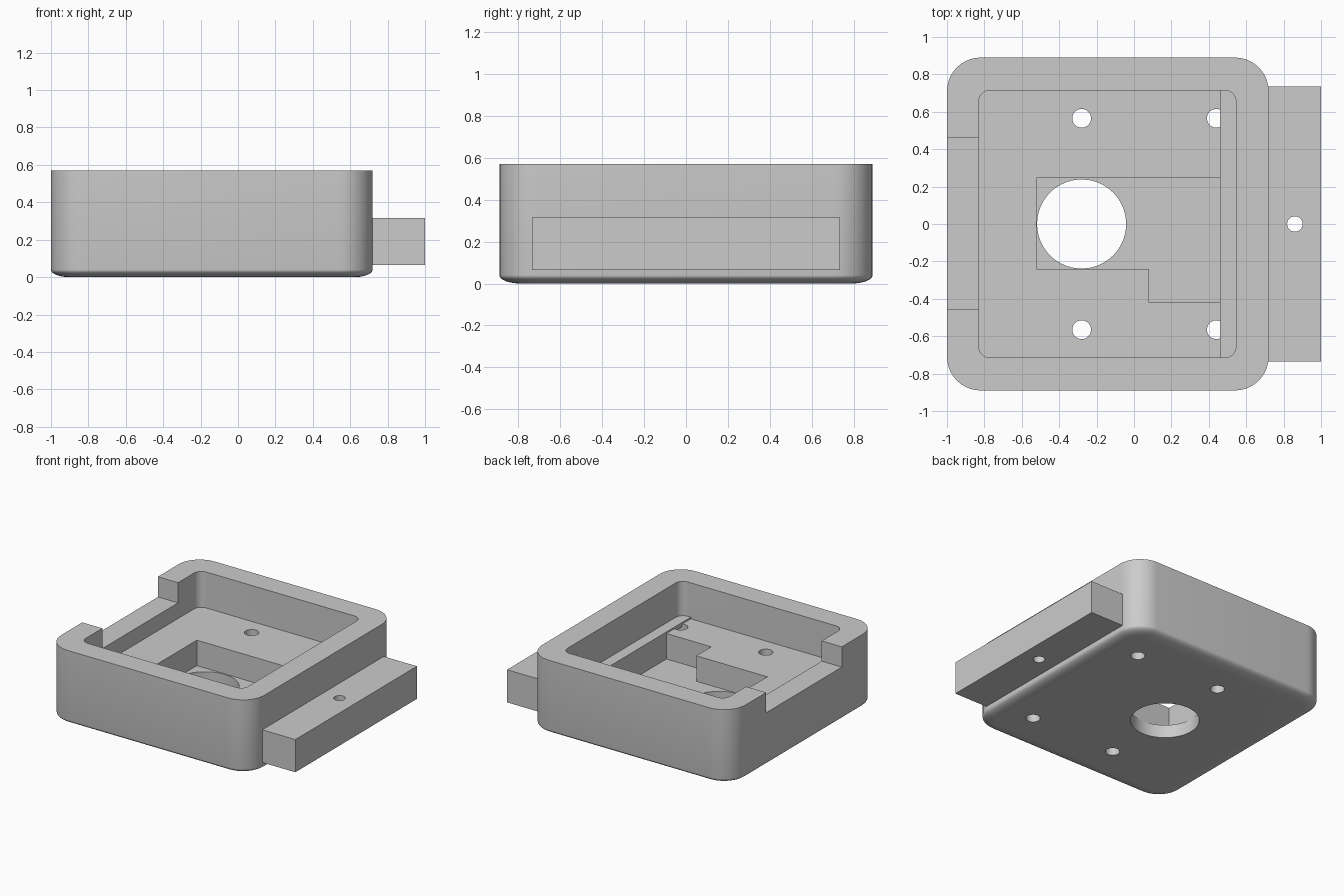
import bpy
import bmesh
from math import sin, cos, pi, radians
from mathutils import Matrix

cube = bpy.data.objects.get("Cube")
if cube:
    bpy.data.objects.remove(cube, do_unlink=True)

grey = bpy.data.materials.new("plain_grey")
grey.use_nodes = True
grey.diffuse_color = (0.6, 0.6, 0.6, 1)
grey.node_tree.nodes["Principled BSDF"].inputs["Base Color"].default_value = (0.6, 0.6, 0.6, 1)


def finish(bm, name):
    bmesh.ops.recalc_face_normals(bm, faces=bm.faces)
    mesh = bpy.data.meshes.new(name)
    bm.to_mesh(mesh)
    bm.free()
    mesh.materials.append(grey)
    obj = bpy.data.objects.new(name, mesh)
    bpy.context.collection.objects.link(obj)
    return obj


def rounded_outline(x0, x1, y0, y1, radius, steps=10):
    points = []
    corners = [(x1, y1, -1, -1), (x0, y1, 1, -1), (x0, y0, 1, 1), (x1, y0, -1, 1)]
    for i, (x, y, sx, sy) in enumerate(corners):
        for k in range(steps + 1):
            a = (i + k / steps) * pi / 2
            points.append((x + sx * radius + radius * cos(a),
                           y + sy * radius + radius * sin(a)))
    return points


def loft(name, layers):
    """Skin a stack of (outline, height) layers into a closed solid."""
    bm = bmesh.new()
    rings = [[bm.verts.new((x, y, z)) for x, y in outline] for outline, z in layers]
    n = len(rings[0])
    for low, high in zip(rings, rings[1:]):
        for i in range(n):
            j = (i + 1) % n
            bm.faces.new((low[i], low[j], high[j], high[i]))
    bm.faces.new(rings[0])
    bm.faces.new(rings[-1])
    return finish(bm, name)


def prism(name, outline, z0, z1):
    return loft(name, [(outline, z0), (outline, z1)])


def block(name, x0, x1, y0, y1, z0, z1):
    return prism(name, [(x0, y0), (x1, y0), (x1, y1), (x0, y1)], z0, z1)


def rod(name, x, y, radius, z0, z1, sides=48):
    bm = bmesh.new()
    bmesh.ops.create_cone(bm, cap_ends=True, segments=sides, radius1=radius,
                          radius2=radius, depth=z1 - z0,
                          matrix=Matrix.Translation((x, y, (z0 + z1) / 2)))
    return finish(bm, name)


def combine(target, tool, operation):
    mod = target.modifiers.new("combine", "BOOLEAN")
    mod.operation = operation
    mod.solver = "EXACT"
    mod.object = tool
    bpy.context.view_layer.objects.active = target
    bpy.ops.object.modifier_apply(modifier=mod.name)
    bpy.data.objects.remove(tool, do_unlink=True)


# Main dimensions
left, right, half, height = -1.0, 0.72, 0.89, 0.57
floor_z, pocket_z, notch_z = 0.295, 0.10, 0.415
inner_half, strip_x = 0.715, 0.46

# Housing with a softly rolled bottom edge
layers = []
for k in range(11):
    t = (1 - k / 10) * pi / 2
    inset = 0.1 * (1 - cos(t))
    layers.append((rounded_outline(left + inset, right - inset, inset - half,
                                   half - inset, 0.18 - inset), 0.04 * (1 - sin(t))))
layers.append((rounded_outline(left, right, -half, half, 0.18), height))
housing = loft("housing", layers)

# Open tray
combine(housing, prism("tray_cutter", rounded_outline(-0.83, 0.545, -inner_half, inner_half, 0.06),
                       floor_z, 1), "DIFFERENCE")

# Stepped pocket in the floor
pocket = [(-0.52, 0.245), (-0.52, -0.24), (0.08, -0.24), (0.08, -0.42),
          (strip_x, -0.42), (strip_x, 0.245)]
combine(housing, prism("pocket_cutter", pocket, pocket_z, 0.4), "DIFFERENCE")

# Notch in the side wall
combine(housing, block("notch_cutter", -1.2, -0.7, -0.455, 0.46, notch_z, 1), "DIFFERENCE")

# Large centre opening and four screw holes
combine(housing, rod("opening_cutter", -0.28, 0, 0.238, -0.2, 0.25, 72), "DIFFERENCE")
for x in (-0.28, 0.44):
    for y in (-0.565, 0.565):
        combine(housing, rod("screw_cutter", x, y, 0.05, -0.2, 0.45), "DIFFERENCE")

# Low raised strip along the inner wall, covering part of two holes
combine(housing, block("floor_strip", strip_x, 0.6, -0.76, 0.76, floor_z - 0.02, floor_z + 0.012),
        "UNION")

# Mounting bar with its hole
bar = block("mounting_bar", right, 1.0, -0.735, 0.735, 0.065, 0.315)
combine(bar, rod("bar_cutter", 0.86, 0, 0.041, -0.2, 0.6), "DIFFERENCE")

# Smooth the curves, keep the edges crisp
for obj in (housing, bar):
    bpy.ops.object.select_all(action="DESELECT")
    obj.select_set(True)
    bpy.context.view_layer.objects.active = obj
    bpy.ops.object.shade_smooth_by_angle(angle=radians(30))
